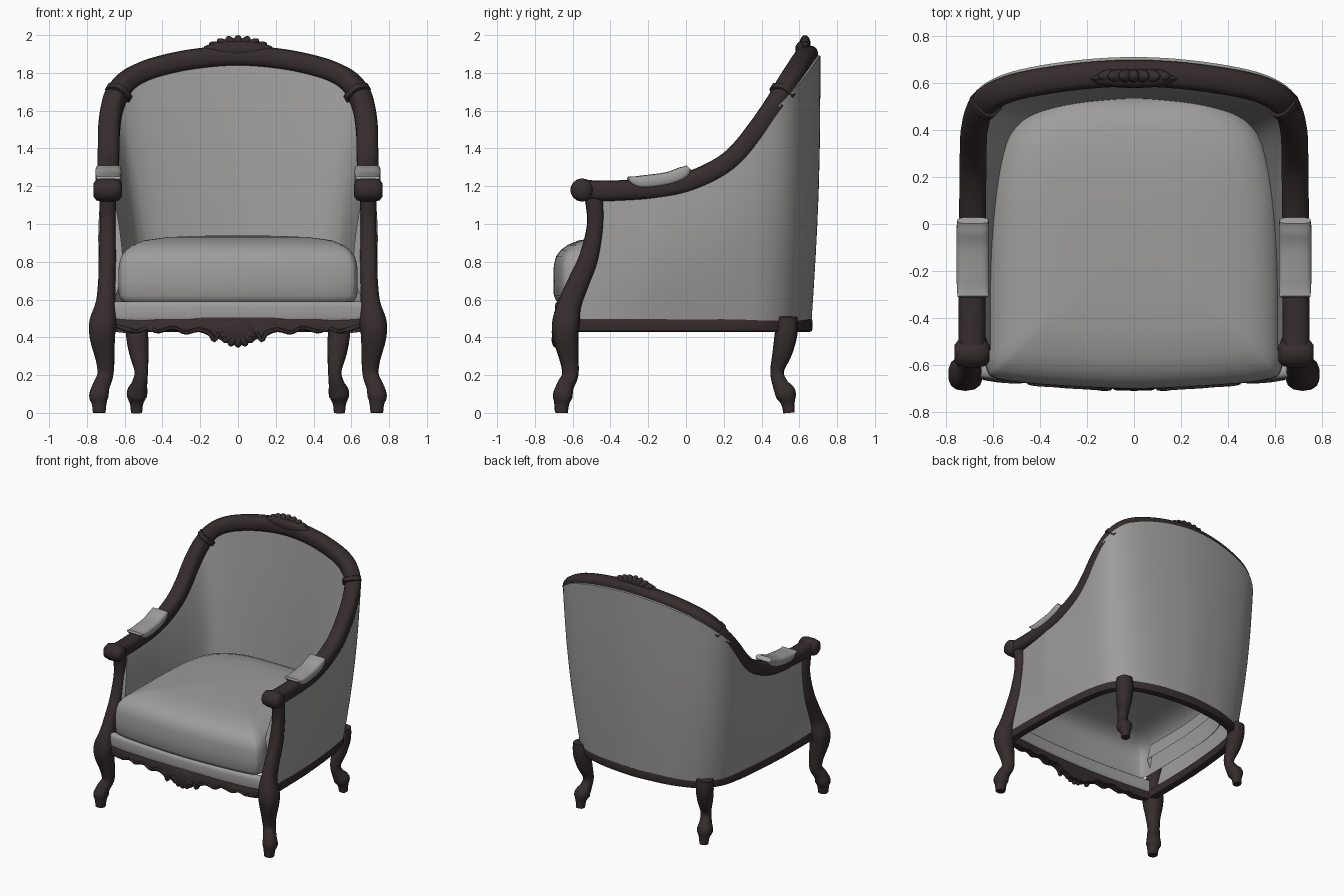
import bpy, bmesh, math
from mathutils import Vector, Matrix

if "Cube" in bpy.data.objects:
    bpy.data.objects.remove(bpy.data.objects["Cube"])


def material(name, rgb):
    m = bpy.data.materials.new(name)
    m.diffuse_color = (*rgb, 1)
    m.use_nodes = True
    m.node_tree.nodes["Principled BSDF"].inputs["Base Color"].default_value = m.diffuse_color
    return m


WOOD = material("dark wood", (0.036, 0.025, 0.026))
CLOTH = material("grey fabric", (0.34, 0.335, 0.33))


def finish(name, bm, mat, mirror=False):
    bmesh.ops.recalc_face_normals(bm, faces=bm.faces)
    me = bpy.data.meshes.new(name)
    bm.to_mesh(me)
    bm.free()
    me.materials.append(mat)
    ob = bpy.data.objects.new(name, me)
    bpy.context.collection.objects.link(ob)
    if mirror:
        ob.modifiers.new("Mirror", 'MIRROR')
    return ob


def smooth(pts, n=5, closed=False):
    """Catmull-Rom through tuples of any size."""
    out, c = [], len(pts)
    for i in range(c if closed else c - 1):
        q = [pts[j % c if closed else max(0, min(c - 1, j))] for j in range(i - 1, i + 3)]
        for k in range(n):
            t = k / n
            out.append(tuple(0.5 * (2 * b + (d - a) * t + (2 * a - 5 * b + 4 * d - e) * t * t
                                    + (3 * b - a - 3 * d + e) * t ** 3) for a, b, d, e in zip(*q)))
    return out if closed else out + [pts[-1]]


def both_sides(half):
    return half + [(-p[0], *p[1:]) for p in reversed(half[:-1])]


def loft(bm, loops, closed=True, first_cap=True):
    """Skin loops of points and cap the ends."""
    rings = [[bm.verts.new(p) for p in l] for l in loops]
    n = len(rings[0])
    for a, b in zip(rings, rings[1:]):
        for i in range(n if closed else n - 1):
            bm.faces.new((a[i], a[(i + 1) % n], b[(i + 1) % n], b[i]))
    if first_cap:
        bm.faces.new(rings[0])
    bm.faces.new(rings[-1])


def sweep(bm, path, ref, n=14, e=0.8):
    """Sweep a rounded section along (x, y, z, half_width, half_height) points."""
    ref, loops = Vector(ref), []
    P = [Vector(p[:3]) for p in path]
    for i, p in enumerate(P):
        t = (P[min(i + 1, len(P) - 1)] - P[max(i - 1, 0)]).normalized()
        s = t.cross(ref).normalized()
        u = s.cross(t)
        a, b = path[i][3:5]
        ring = []
        for k in range(n):
            w = 2 * math.pi * (k + 0.5) / n
            c, d = math.cos(w), math.sin(w)
            ring.append(p + s * a * math.copysign(abs(c) ** e, c) + u * b * math.copysign(abs(d) ** e, d))
        loops.append(ring)
    loft(bm, loops)


def blob(bm, loc, size, tilt=0):
    """Ellipsoid leaning sideways, used for carved petals."""
    M = Matrix.Translation(loc) @ Matrix.Rotation(tilt, 4, 'Y') @ Matrix.Diagonal((*size, 1))
    bmesh.ops.create_uvsphere(bm, u_segments=12, v_segments=8, radius=1, matrix=M)


# Guide curves: top rail and outline of the base
RAIL = [(.69, -.56, 1.18), (.69, -.44, 1.175), (.69, -.28, 1.18), (.69, -.1, 1.195), (.688, .05, 1.235),
        (.686, .2, 1.31), (.685, .3, 1.40), (.68, .4, 1.53), (.655, .49, 1.655), (.60, .545, 1.745),
        (.5, .585, 1.807), (.34, .615, 1.853), (.17, .635, 1.88), (0, .642, 1.89)]
BASE = [(.70, -.57), (.70, -.38), (.695, -.16), (.685, 0), (.67, .16), (.655, .28), (.63, .40),
        (.59, .48), (.53, .545), (.44, .595), (.30, .635), (.15, .655), (0, .665)]

# Wrap-around upholstered shell, hollow and open underneath
top = [Vector(p) for p in smooth(both_sides(RAIL[1:]))]
bot = [Vector((*p, .49)) for p in smooth(both_sides(BASE))]


def outward(c, i):
    t = c[min(i + 1, len(c) - 1)] - c[max(i - 1, 0)]
    return Vector((t.y, -t.x, 0)).normalized()


loops = []
for i, (T, B) in enumerate(zip(top, bot)):
    nt, nb = outward(top, i), outward(bot, i)
    back = max(0, min(1, (T.z - 1.2) / .65))
    near = min(1, min(i, len(top) - 1 - i) / 9)     # flatter beside the front posts
    To, Ti = T + nt * (.01 + .025 * near + .034 * back), T - nt * .03 - Vector((0, 0, .02))
    Bi = B - nb * (.095 + .04 * back) + Vector((0, 0, .24))
    ss = [k / 8 for k in range(9)]
    outer = [B.lerp(To, s) + nt * (.028 * near - .013 * back) * math.sin(math.pi * s) for s in ss]
    inner = [Bi.lerp(Ti, s) - nt * .01 * math.sin(math.pi * s) for s in reversed(ss)]
    loops.append(outer + [(To + Ti) / 2 + Vector((0, 0, .025))] + inner)
bm = bmesh.new()
loft(bm, loops, False)
finish("upholstered_shell", bm, CLOTH)

# Carved top rail and arms
bm = bmesh.new()
sweep(bm, [(*p, .058, .055) for p in smooth(both_sides(RAIL))], (0, 0, 1), e=.7)
finish("top_rail", bm, WOOD)

# Scrolled arm ends
bm = bmesh.new()
sweep(bm, [(x, -.55, 1.18, r, r) for x, r in
           ((.615, .035), (.63, .055), (.66, .062), (.72, .062), (.75, .055), (.765, .035))], (0, 0, 1), e=1)
finish("arm_scroll", bm, WOOD, True)

# Collars on the rail shoulders
bm = bmesh.new()
a, b = Vector(RAIL[8]), Vector(RAIL[9])
sweep(bm, [(*a.lerp(b, s), r, r) for s, r in ((.25, .055), (.3, .067), (.55, .067), (.6, .055))], (0, 0, 1), e=.7)
finish("rail_collar", bm, WOOD, True)

# Arm pads
bm = bmesh.new()
sweep(bm, smooth([(.686, -.31, 1.245, .066, .008), (.686, -.24, 1.222, .07, .035), (.686, -.1, 1.238, .07, .037),
                  (.686, -.02, 1.268, .07, .036), (.686, .015, 1.298, .066, .018)]), (0, 0, 1), 16, .55)
finish("arm_pad", bm, CLOTH, True)

# Front posts running down into cabriole legs
bm = bmesh.new()
front = [(.69, -.49, 1.16, .047, .05), (.69, -.48, 1.0, .042, .044), (.692, -.515, .82, .046, .052),
         (.695, -.565, .7, .046, .057), (.701, -.615, .58, .053, .062), (.715, -.635, .48, .073, .073),
         (.718, -.637, .4, .068, .068), (.703, -.618, .28, .05, .05), (.703, -.613, .2, .043, .043),
         (.725, -.64, .14, .046, .046), (.737, -.653, .09, .052, .052), (.735, -.658, .05, .04, .04),
         (.735, -.66, 0, .034, .034)]
sweep(bm, smooth(front, 4), (0, 1, 0))
finish("front_leg", bm, WOOD, True)

# Back legs
bm = bmesh.new()
rear = [(.54, .535, .51, .055), (.535, .53, .42, .06), (.525, .51, .32, .052), (.512, .482, .22, .036),
        (.522, .5, .15, .042), (.535, .528, .1, .055), (.537, .54, .05, .036), (.537, .545, 0, .03)]
sweep(bm, smooth([(*p, p[3]) for p in rear], 4), (0, 1, 0))
finish("back_leg", bm, WOOD, True)

# Base rail around sides and back
bm = bmesh.new()
sweep(bm, [(x * .965, y - .025 if y > .3 else y - .02, .465, .03, .036)
           for x, y in smooth(both_sides(BASE))], (0, 0, 1), 12, .4)
finish("base_rail", bm, WOOD)

# Seat cushion, open underneath
half = [(0, -.70), (.35, -.685), (.57, -.66), (.625, -.62), (.63, -.5), (.625, -.1), (.6, .2), (.51, .42), (.3, .53)]
plan = smooth(half + [(0, .545)] + [(-x, y) for x, y in reversed(half[1:])], 5, True)
levels = [(.585, .96), (.595, .98), (.62, 1), (.70, 1.003), (.78, 1), (.83, .98), (.862, .94),
          (.888, .885), (.913, .79), (.93, .6), (.937, .35), (.94, .05)]
bm = bmesh.new()
loft(bm, [[(x * s, (y + .08) * s - .08, z) for x, y in plan] for z, s in levels], first_cap=False)
finish("seat_cushion", bm, CLOTH)

# Fabric band below the cushion
bow = [(x, -.625 - .04 * (1 - (x / .66) ** 2)) for x in [k * .066 for k in range(-10, 11)]]
bm = bmesh.new()
sweep(bm, [(x, y, .535, .03, .055) for x, y in bow], (0, 0, 1), 12, .5)
finish("front_band", bm, CLOTH)

# Scalloped front apron
edge = smooth([(0, .37, .52), (.06, .37, .52), (.11, .395, .52), (.14, .40, .52), (.19, .435, .518), (.26, .43, .505),
               (.34, .445, .505), (.42, .42, .505), (.48, .435, .5), (.55, .42, .5), (.66, .43, .51)], 3)
edge = [(-x, lo, hi) for x, lo, hi in reversed(edge[1:])] + edge
bm = bmesh.new()
loops = []
for x, lo, hi in edge:
    y = -.655 - .04 * (1 - (x / .66) ** 2)
    loops.append([(x, y, lo), (x, y, hi - .015), (x, y + .012, hi), (x, y + .05, hi), (x, y + .05, lo)])
loft(bm, loops)
finish("front_apron", bm, WOOD)

# Carved shell hanging from the apron
bm = bmesh.new()
for k in range(-3, 4):
    w = math.radians(27 * k)
    blob(bm, (.06 * math.sin(w), -.69, .42 - .035 * math.cos(w)), (.024, .02, .04), -w)
blob(bm, (0, -.69, .43), (.095, .021, .07))
finish("apron_shell", bm, WOOD)

# Carved leaf scrolls on the apron
bm = bmesh.new()
scroll = [(.10, -.70, .425, .008), (.125, -.70, .385, .012), (.15, -.695, .42, .014), (.21, -.692, .44, .013),
          (.28, -.69, .425, .011), (.34, -.685, .45, .011), (.42, -.68, .432, .011), (.45, -.675, .445, .008)]
sweep(bm, smooth([(*p, p[3]) for p in scroll], 4), (0, 1, 0), 8)
leaf = [(.48, -.672, .45, .008), (.53, -.668, .432, .011), (.58, -.663, .44, .012), (.64, -.655, .46, .01)]
sweep(bm, smooth([(*p, p[3]) for p in leaf], 4), (0, 1, 0), 8)
finish("apron_scroll", bm, WOOD, True)

# Carved crest on top of the back
bm = bmesh.new()
for deg, length in ((0, .1), (32, .11), (-32, .11), (55, .135), (-55, .135), (70, .165), (-70, .165),
                    (83, .185), (-83, .185)):
    w = math.radians(deg)
    blob(bm, (math.sin(w) * length / 2, .63, 1.90 + math.cos(w) * length / 2), (.028, .03, length / 2), w)
blob(bm, (0, .618, 1.925), (.19, .04, .045))
finish("crest", bm, WOOD)

# Smooth shading with crisp edges
for ob in bpy.context.collection.objects:
    ob.select_set(True)
    bpy.context.view_layer.objects.active = ob
bpy.ops.object.shade_smooth_by_angle(angle=math.radians(45))
